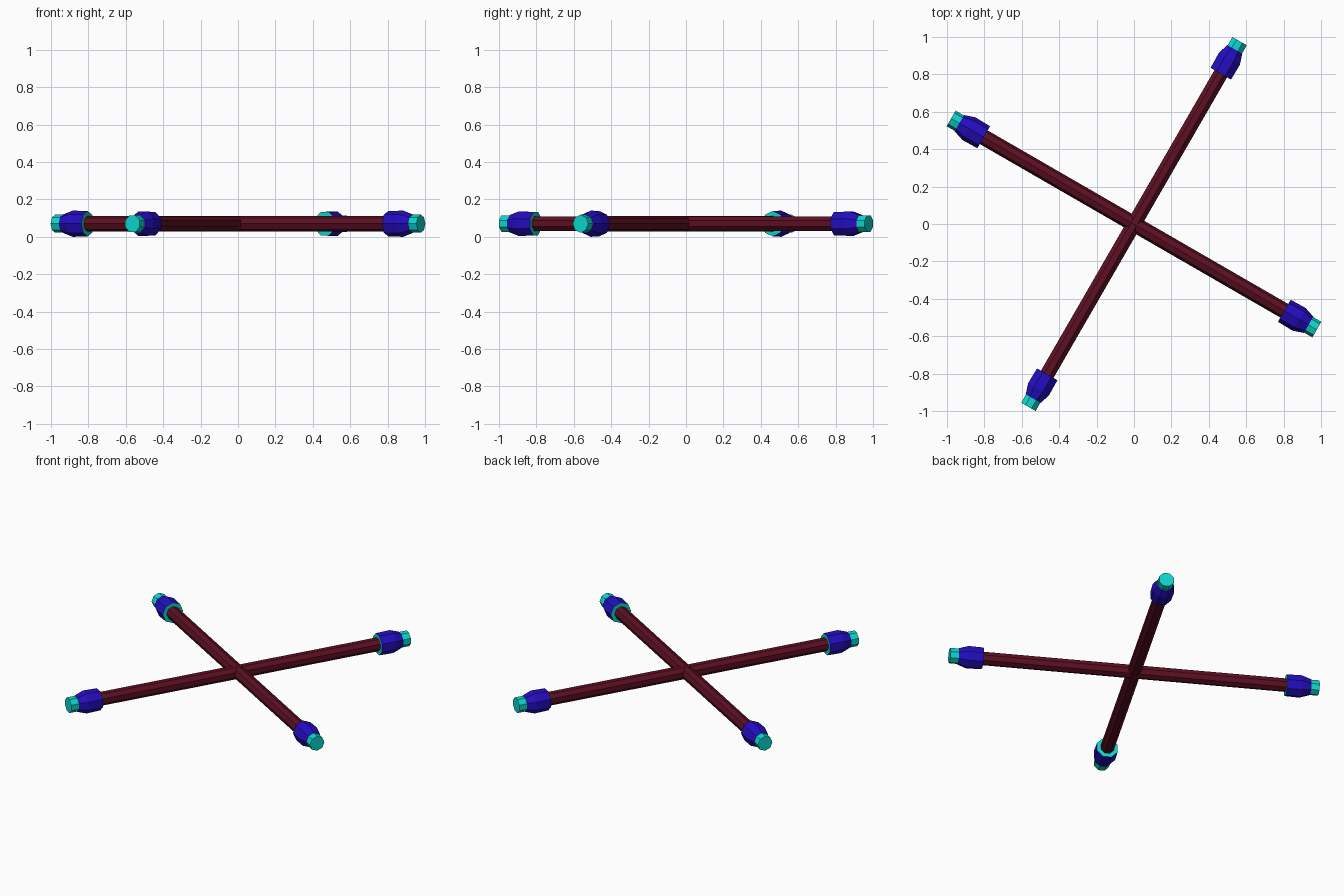
import bpy
import math
from mathutils import Matrix

cube = bpy.data.objects.get("Cube")
if cube:
    bpy.data.objects.remove(cube, do_unlink=True)

SIDES = 8
HEIGHT = 0.07


def make_material(name, rgb):
    mat = bpy.data.materials.new(name)
    mat.use_nodes = True
    mat.diffuse_color = (*rgb, 1)
    mat.node_tree.nodes["Principled BSDF"].inputs["Base Color"].default_value = (*rgb, 1)
    return mat


maroon = make_material("maroon", (0.11, 0.005, 0.016))
blue = make_material("deep blue", (0.017, 0.004, 0.53))
cyan = make_material("cyan", (0.004, 0.68, 0.62))


def lathe(name, profile, angle, roll, bands):
    """Spin (distance, radius) rings about a level axis; one material per band,
    then one each for the inner and outer end faces."""
    verts, faces, slots = [], [], []
    for dist, radius in profile:
        for i in range(SIDES):
            a = roll + math.tau * i / SIDES
            verts.append((dist, radius * math.cos(a), radius * math.sin(a)))
    for b in range(len(profile) - 1):
        for i in range(SIDES):
            j = (i + 1) % SIDES
            p, q = b * SIDES, (b + 1) * SIDES
            faces.append((p + i, p + j, q + j, q + i))
            slots.append(bands[b])
    last = (len(profile) - 1) * SIDES
    faces.append(tuple(reversed(range(SIDES))))
    faces.append(tuple(range(last, last + SIDES)))
    slots += bands[-2:]
    mesh = bpy.data.meshes.new(name)
    mesh.from_pydata(verts, [], [[*reversed(f)] for f in faces])
    mesh.flip_normals()
    for mat in (maroon, blue, cyan):
        mesh.materials.append(mat)
    for poly, slot in zip(mesh.polygons, slots):
        poly.material_index = slot
    obj = bpy.data.objects.new(name, mesh)
    obj.matrix_world = Matrix.Translation((0, 0, HEIGHT)) @ Matrix.Rotation(angle, 4, "Z")
    bpy.context.collection.objects.link(obj)


# Two crossed rods, each with a tapered sleeve and bright tip at both ends
for rod, degrees, roll in (("long_rod", -30, 0), ("cross_rod", 60, math.pi / SIDES)):
    angle = math.radians(degrees)
    lathe(rod, [(-1.0, 0.042), (1.0, 0.042)], angle, roll, [0, 0, 0])
    for side, turn in (("a", 0), ("b", math.pi)):
        # Sleeve with a bright inner collar face
        lathe(f"{rod}_sleeve_{side}",
              [(0.928, 0.068), (1.02, 0.07), (1.078, 0.05)],
              angle + turn, roll, [1, 1, 2, 2])
        # End tip
        lathe(f"{rod}_tip_{side}", [(1.07, 0.048), (1.129, 0.048)],
              angle + turn, roll, [2, 2, 2])
